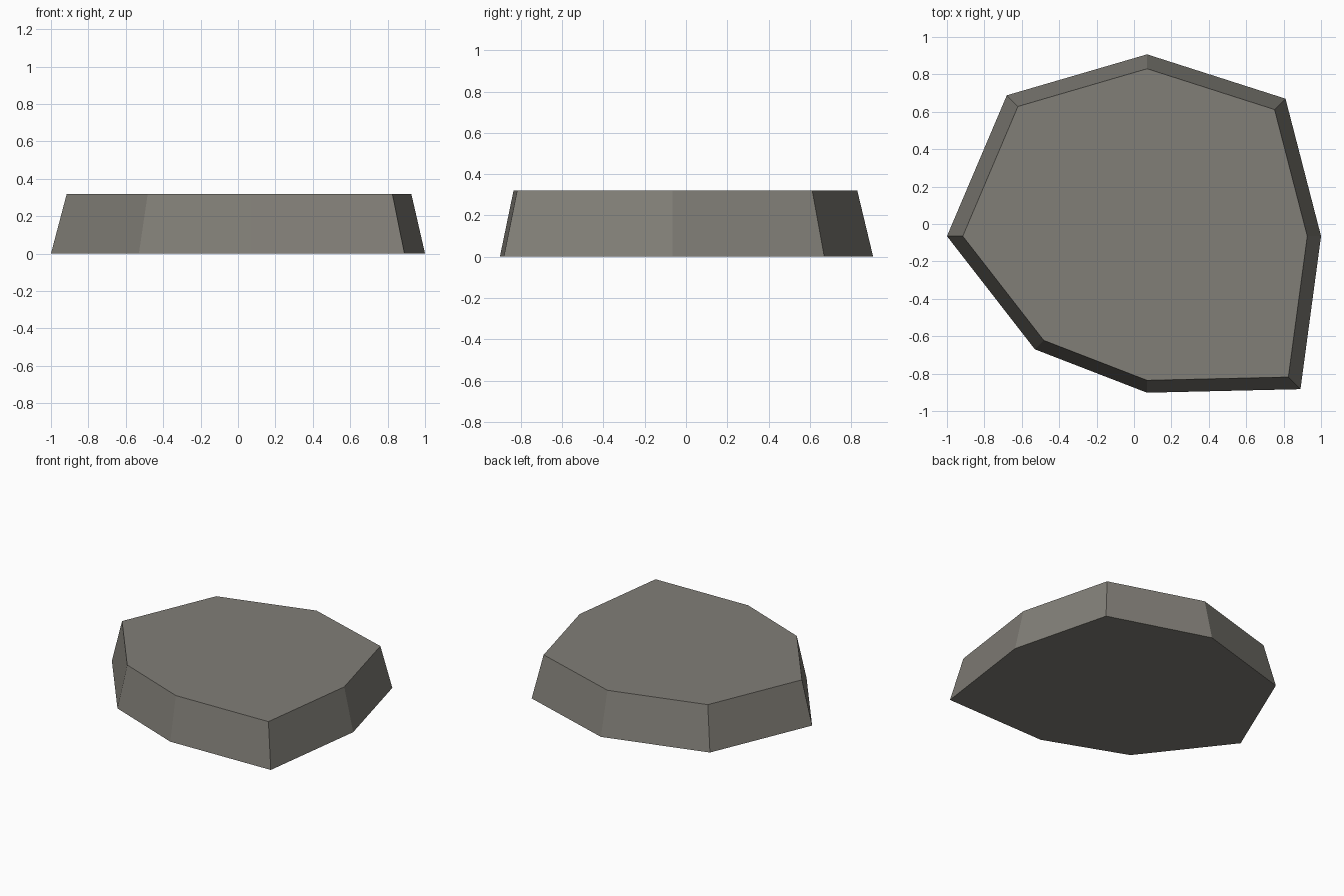
import bpy
import bmesh
from mathutils import Vector

cube = bpy.data.objects.get("Cube")
if cube:
    bpy.data.objects.remove(cube, do_unlink=True)

# Stone colour
stone = bpy.data.materials.new("warm_grey_stone")
stone.use_nodes = True
colour = (0.22, 0.21, 0.185, 1.0)
stone.diffuse_color = colour
bsdf = stone.node_tree.nodes["Principled BSDF"]
bsdf.inputs["Base Color"].default_value = colour
bsdf.inputs["Roughness"].default_value = 0.9

# Irregular eight-sided footprint, counter-clockwise
OUTLINE = [(1.0, -0.065), (0.81, 0.67), (0.07, 0.907), (-0.68, 0.688),
           (-1.0, -0.065), (-0.53, -0.67), (0.07, -0.902), (0.89, -0.883)]
CENTRE = Vector((0.07, -0.065, 0))
HEIGHT = 0.32
TAPER = 0.921

# Flat slab: extrude the footprint and taper its top towards the centre
bm = bmesh.new()
base = bm.faces.new([bm.verts.new((x, y, 0)) for x, y in OUTLINE])
extruded = bmesh.ops.extrude_face_region(bm, geom=[base], use_keep_orig=True)
for v in extruded["geom"]:
    if isinstance(v, bmesh.types.BMVert):
        v.co = CENTRE + (v.co - CENTRE) * TAPER
        v.co.z = HEIGHT
bmesh.ops.recalc_face_normals(bm, faces=bm.faces)

mesh = bpy.data.meshes.new("stone_slab")
bm.to_mesh(mesh)
bm.free()
mesh.materials.append(stone)
slab = bpy.data.objects.new("stone_slab", mesh)
bpy.context.collection.objects.link(slab)
